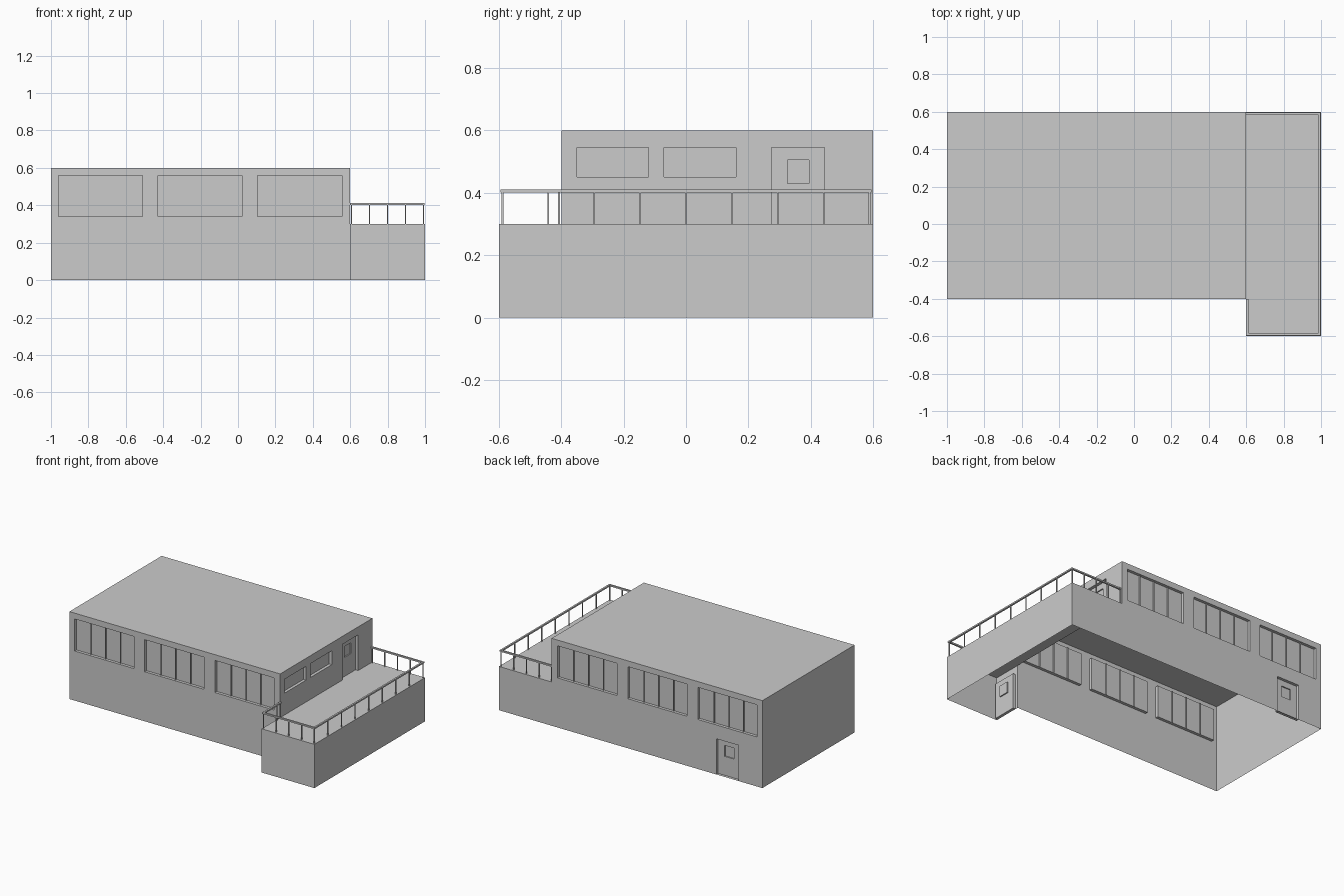
import bpy, bmesh
from mathutils import Vector

if "Cube" in bpy.data.objects:
    bpy.data.objects.remove(bpy.data.objects["Cube"])

Z = Vector((0, 0, 1))


def make_object(name, bm):
    bmesh.ops.remove_doubles(bm, verts=bm.verts, dist=0.0001)
    mesh = bpy.data.meshes.new(name)
    bm.to_mesh(mesh)
    bm.free()
    obj = bpy.data.objects.new(name, mesh)
    bpy.context.collection.objects.link(obj)


def quad(bm, pts):
    bm.faces.new([bm.verts.new(p) for p in pts])


def panel(bm, origin, u, rect, holes=()):
    """Flat panel in the u/z plane; each hole (a0, a1, b0, b1, depth, inner holes) is a recess."""
    n = u.cross(Z)
    P = lambda a, b, d=0: origin + u * a + Z * b - n * d
    a0, a1, b0, b1 = rect
    A = sorted({a0, a1} | {v for h in holes for v in h[:2]})
    B = sorted({b0, b1} | {v for h in holes for v in h[2:4]})
    for p, q in zip(A, A[1:]):
        for r, s in zip(B, B[1:]):
            ca, cb = (p + q) / 2, (r + s) / 2
            if not any(h[0] < ca < h[1] and h[2] < cb < h[3] for h in holes):
                quad(bm, [P(p, r), P(q, r), P(q, s), P(p, s)])
    for p, q, r, s, d, inner in holes:
        ring = [(p, r), (q, r), (q, s), (p, s)]
        for c, e in zip(ring, ring[1:] + ring[:1]):
            quad(bm, [P(*c), P(*e), P(*e, d), P(*c, d)])
        panel(bm, origin - n * d, u, (p, q, r, s), inner)


def box(bm, lo, hi):
    lo, hi = Vector(lo), Vector(hi)
    ret = bmesh.ops.create_cube(bm, size=1)
    for v in ret["verts"]:
        v.co = Vector(((lo[i] + hi[i]) / 2 + v.co[i] * (hi[i] - lo[i]) for i in range(3)))


def door(c, z):
    pane = (c - 0.035, c + 0.035, z + 0.13, z + 0.205, 0.008, ())
    return (c - 0.085, c + 0.085, z, z + 0.245, 0.02, (pane,))


DEPTH = 0.02
X, Y = Vector((1, 0, 0)), Vector((0, 1, 0))
spans = [(-0.96, -0.51), (-0.428, 0.022), (0.105, 0.555)]
front_holes = [(a, b, 0.34, 0.56, DEPTH, ()) for a, b in spans]
back_holes = [(-b, -a, 0.34, 0.56, DEPTH, ()) for a, b in spans]
side_holes = [(a, b, 0.45, 0.545, DEPTH, ()) for a, b in ((-0.35, -0.12), (-0.07, 0.16))]

# Main house: open-bottomed shell with recessed windows and doors
bm = bmesh.new()
panel(bm, Y * -0.4, X, (-1, 0.6, 0, 0.6), front_holes)
panel(bm, Y * 0.6, -X, (-0.6, 1, 0, 0.6), back_holes + [door(0.735, 0)])
panel(bm, X * -1, -Y, (-0.6, 0.4, 0, 0.6))
panel(bm, X * 0.6, Y, (-0.4, 0.6, 0.3, 0.6), side_holes + [door(0.36, 0.3)])
quad(bm, [(-1, -0.4, 0.6), (0.6, -0.4, 0.6), (0.6, 0.6, 0.6), (-1, 0.6, 0.6)])
make_object("house_shell", bm)

# Lower wing with flat terrace, open to the house inside
bm = bmesh.new()
panel(bm, Y * -0.6, X, (0.6, 1, 0, 0.3))
panel(bm, X * 1, Y, (-0.6, 0.6, 0, 0.3))
panel(bm, Y * 0.6, -X, (-1, -0.6, 0, 0.3))
panel(bm, X * 0.6, -Y, (0.4, 0.6, 0, 0.3), [door(0.504, 0)])
quad(bm, [(0.6, -0.6, 0.3), (1, -0.6, 0.3), (1, 0.6, 0.3), (0.6, 0.6, 0.3)])
make_object("terrace_wing", bm)

# Slim window mullions on both long walls
bm = bmesh.new()
for y in (-0.4 + DEPTH, 0.6 - DEPTH):
    for a, b in spans:
        for i in range(1, 4):
            x = a + (b - a) * i / 4
            box(bm, (x - 0.002, y - 0.008, 0.34), (x + 0.002, y + 0.008, 0.56))
make_object("window_mullions", bm)

# Handrail around the terrace
bm = bmesh.new()
box(bm, (0.6, -0.595, 0.401), (0.998, -0.583, 0.411))
box(bm, (0.6, 0.583, 0.401), (0.998, 0.595, 0.411))
box(bm, (0.986, -0.595, 0.401), (0.998, 0.595, 0.411))
box(bm, (0.6, -0.595, 0.401), (0.612, -0.4, 0.411))
make_object("handrail", bm)

# Railing posts
bm = bmesh.new()
posts = [(0.992, -0.589 + 1.178 * i / 8) for i in range(9)]
posts += [(0.606 + 0.0965 * i, s * 0.589) for i in range(4) for s in (-1, 1)]
posts += [(0.606, -0.408), (0.606, -0.442)]
for x, y in posts:
    box(bm, (x - 0.003, y - 0.003, 0.3), (x + 0.003, y + 0.003, 0.402))
make_object("railing_posts", bm)
